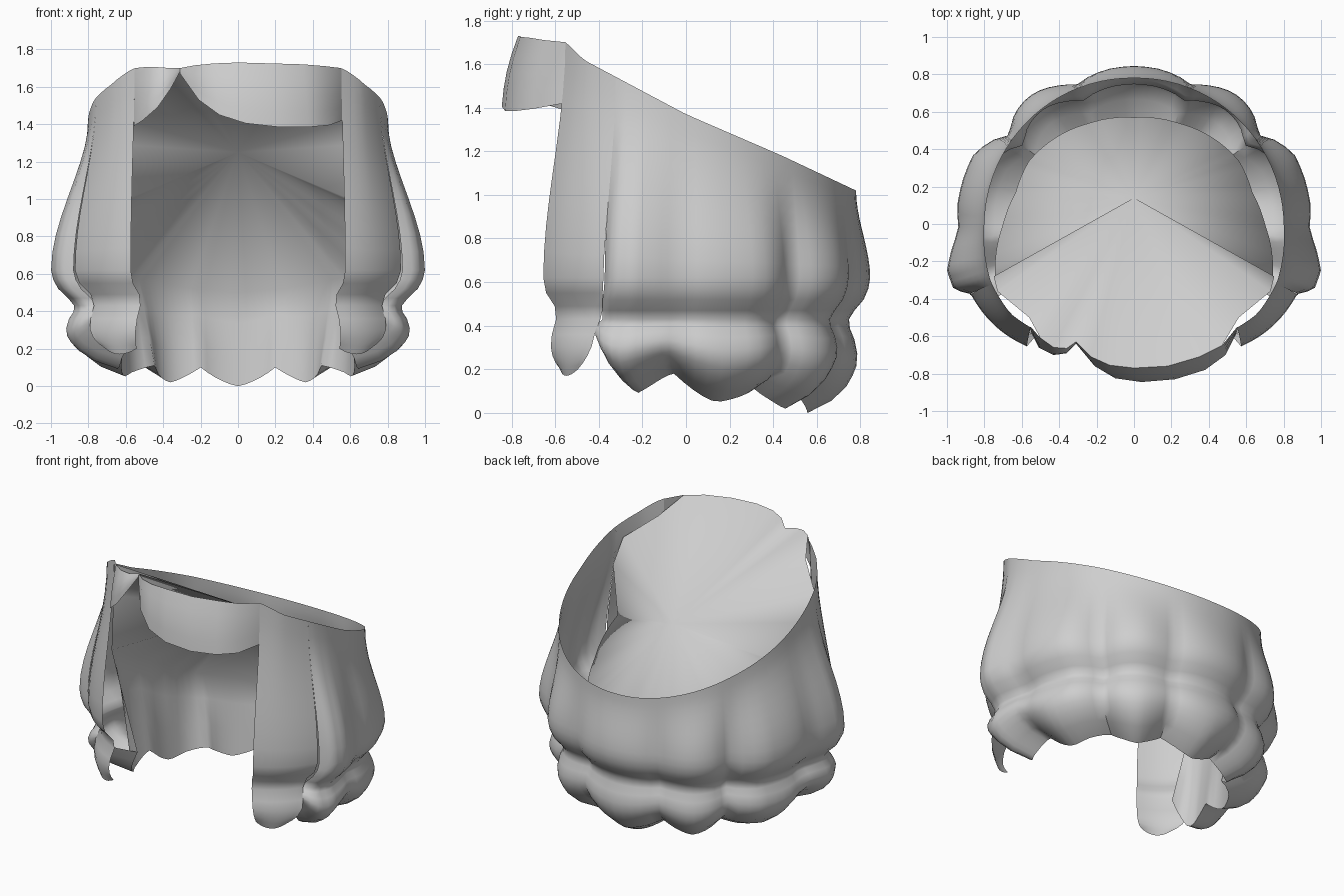
import bpy, math

if "Cube" in bpy.data.objects:
    bpy.data.objects.remove(bpy.data.objects["Cube"])

grey = bpy.data.materials.new("neutral grey")
grey.diffuse_color = (0.62, 0.62, 0.62, 1)
grey.use_nodes = True
grey.node_tree.nodes["Principled BSDF"].inputs["Base Color"].default_value = grey.diffuse_color


def interp(keys, x):
    """Piecewise linear lookup in ascending (x, value) keys."""
    if x <= keys[0][0]:
        return keys[0][1]
    for (x0, v0), (x1, v1) in zip(keys, keys[1:]):
        if x <= x1:
            return v0 + (v1 - v0) * (x - x0) / (x1 - x0)
    return keys[-1][1]


def smooth(t):
    t = min(max(t, 0), 1)
    return t * t * (3 - 2 * t)


def polar(phi, r, z):
    """Angle is measured from the back (+y) towards +x."""
    a = math.radians(phi)
    return (r * math.sin(a), r * math.cos(a), z)


def add(name, verts, faces, angle=60, mirror=False):
    me = bpy.data.meshes.new(name)
    me.from_pydata(verts, [], faces)
    me.materials.append(grey)
    ob = bpy.data.objects.new(name, me)
    bpy.context.collection.objects.link(ob)
    bpy.ops.object.select_all(action='DESELECT')
    ob.select_set(True)
    bpy.context.view_layer.objects.active = ob
    bpy.ops.object.shade_smooth_by_angle(angle=math.radians(angle))
    if mirror:
        m = ob.modifiers.new("mirror", 'MIRROR')
        m.use_axis[0] = True
        m.merge_threshold = 0.002
    return ob


def grid(name, rows, **kw):
    n = len(rows[0])
    faces = [(i * n + j, i * n + j + 1, (i + 1) * n + j + 1, (i + 1) * n + j)
             for i in range(len(rows) - 1) for j in range(n - 1)]
    return add(name, [p for r in rows for p in r], faces, **kw)


# Sloping top opening shared by the back shell and the front locks
RIM_Z = [(-0.55, 1.70), (-0.47, 1.62), (0, 1.37), (0.44, 1.18), (0.78, 1.02)]
RIM_R = [(0, .78), (90, .80), (112, .825), (126, .815), (135, .782)]
SLOT = 113


def rim(phi):
    r = interp(RIM_R, phi)
    return r, interp(RIM_Z, r * math.cos(math.radians(phi)))


# Back shell: widest radius by angle, then height profile and scalloped hem
BULGE = [(0, .845), (10, .84), (17, .825), (22, .806), (27, .835), (34, .872), (40, .885),
         (47, .872), (52, .838), (55, .825), (59, .875), (66, .935), (75, .945), (84, .95),
         (92, .938), (98, .985), (104, 1.03), (110, 1.025), (113, .955)]
LOWER = [(.57, .99), (.52, .965), (.47, .915), (.43, .885)]
TUCK = [(.1, .89), (.22, .915), (.37, .93), (.5, .925), (.6, .905), (.72, .87),
        (.87, .79), (1, .66)]
# Lobes: start angle, end angle, start hem, end hem, tip hem, skew of the tip
LOBES = [(-22, 22, .10, .10, .0, 1), (22, 55, .10, .11, .02, 1),
         (55, 95, .11, .18, .05, 1.15), (95, SLOT, .18, .28, .09, 1.5)]


def shell_column(lobe, u):
    a0, a1, h0, h1, tip, skew = lobe
    phi = a0 + (a1 - a0) * u
    s = u ** skew
    peak = interp(BULGE, abs(phi))
    hem = tip + ((h0 if s < .5 else h1) - tip) * abs(2 * s - 1) ** 1.4
    lean = 5 * u if a1 == SLOT else 0
    rr, zr = rim(abs(phi))
    col = []
    for k in range(10):
        w = k / 9
        col.append(polar(phi, rr + (peak - rr) * smooth(w), zr + (.62 - zr) * w))
    for z, f in LOWER:
        col.append(polar(phi + lean * smooth((.62 - z) / .27), peak * f, z))
    for t, f in TUCK:
        col.append(polar(phi + lean, peak * f, .43 + (hem - .43) * t))
    return phi, col


cols = []
for lobe in LOBES:
    for j in range(5 if lobe[0] < 0 else 0, 10):
        cols.append(shell_column(lobe, j / 10))
cols.append(shell_column(LOBES[-1], 1))
grid("back_hair_shell", list(zip(*[c for _, c in cols])), mirror=True)

# Front side locks, split from the shell below z = 1
LOCK = [(.55, .98), (.49, .92), (.43, .91), (.36, .94), (.30, .95), (.25, .945),
        (.21, .93), (.17, .91)]
locks = []
N = 8
for j in range(N + 1):
    u = j / N
    phi0 = SLOT + 22 * u
    rr, zr = rim(phi0)
    peak = .95 - .08 * u + .012 * math.sin(math.pi * u)
    col = []
    for k in range(10):
        w = k / 9
        z = zr + (.62 - zr) * w
        phi = phi0 + 3.8 * u * smooth(w) + .5 * (1 - u) * smooth((1 - z) / .4)
        col.append(polar(phi, rr + (peak - rr) * smooth(w), z))
    for z, f in LOCK:
        narrow = max(0, (.36 - z) / .19) ** 2
        start = SLOT + .5 + 4.5 * smooth((.62 - z) / .27) + 7 * narrow
        phi = start + (138.8 - 2 * narrow - start) * u
        col.append(polar(phi, peak * f, z + .03 * narrow * (2 * u - 1) ** 2))
    locks.append(col)
grid("front_side_lock", list(zip(*locks)), mirror=True)


# Fringe: two swept bands meeting at an off-centre parting
def fringe(name, top, bottom):
    rows = []
    n = len(top) - 1
    for i in range(5):
        t = i / 4
        rows.append([(a[0] + (b[0] - a[0]) * t,
                      a[1] + (b[1] - a[1]) * t
                      - .015 * math.sin(math.pi * t) * math.sin(math.pi * k / n),
                      a[2] + (b[2] - a[2]) * t)
                     for k, (a, b) in enumerate(zip(top, bottom))])
    grid(name, rows)


wide_top = [(.552, -.550, 1.70), (.47, -.65, 1.71), (.35, -.71, 1.72), (.18, -.76, 1.725),
            (0, -.77, 1.73), (-.13, -.755, 1.725), (-.23, -.71, 1.715), (-.31, -.63, 1.70)]
wide_bottom = [(.557, -.563, 1.42), (.49, -.70, 1.395), (.38, -.78, 1.385), (.22, -.83, 1.385),
               (.04, -.845, 1.405), (-.1, -.825, 1.45), (-.21, -.76, 1.53), (-.31, -.64, 1.67)]
fringe("wide_fringe", wide_top, wide_bottom)
small_top = [(-.31, -.63, 1.70), (-.36, -.665, 1.70), (-.43, -.66, 1.705),
             (-.5, -.61, 1.705), (-.552, -.550, 1.70)]
small_bottom = [(-.31, -.64, 1.68), (-.36, -.69, 1.59), (-.43, -.70, 1.49),
                (-.51, -.66, 1.42), (-.557, -.563, 1.39)]
fringe("small_fringe", small_top, small_bottom)

# Inner cap: a fan from one apex, whose low back edge runs on as a lining to the hem
EDGE_R = [(0, .57), (24, .59), (59, .655), (75, .655), (90, .70), (113, .805)]
EDGE_Z = [(0, .50), (24, .52), (59, .58), (90, .76), (113, .94)]


def cap_edge(phi):
    a = abs(phi)
    p = polar(a, interp(EDGE_R, a), interp(EDGE_Z, a))
    return (math.copysign(p[0], phi), p[1], p[2])


def flip(pts):
    return [(-x, y, z) for x, y, z in reversed(pts)]


half = [(cap_edge(phi), col[-1]) for phi, col in cols]
upper = flip([a for a, _ in half][1:]) + [a for a, _ in half]
lower = flip([b for _, b in half][1:]) + [b for _, b in half]
front = [(.75, -.28, 1.30), (.73, -.36, 1.46), (.56, -.50, 1.60)]
loop = upper + front + wide_top[1:] + small_top[1:-1] + flip(front)
n, m = len(loop), len(upper)
verts = [(0, .14, 1.25)] + loop
faces = [(0, (k + 1) % n + 1, k + 1) for k in range(n)]
prev = list(range(1, m + 1))
for t in (.33, .67, 1):
    row = list(range(len(verts), len(verts) + m))
    verts += [tuple(p + (q - p) * t for p, q in zip(a, b)) for a, b in zip(upper, lower)]
    faces += [(prev[j], prev[j + 1], row[j + 1], row[j]) for j in range(m - 1)]
    prev = row
add("inner_cap", verts, faces, angle=150)
